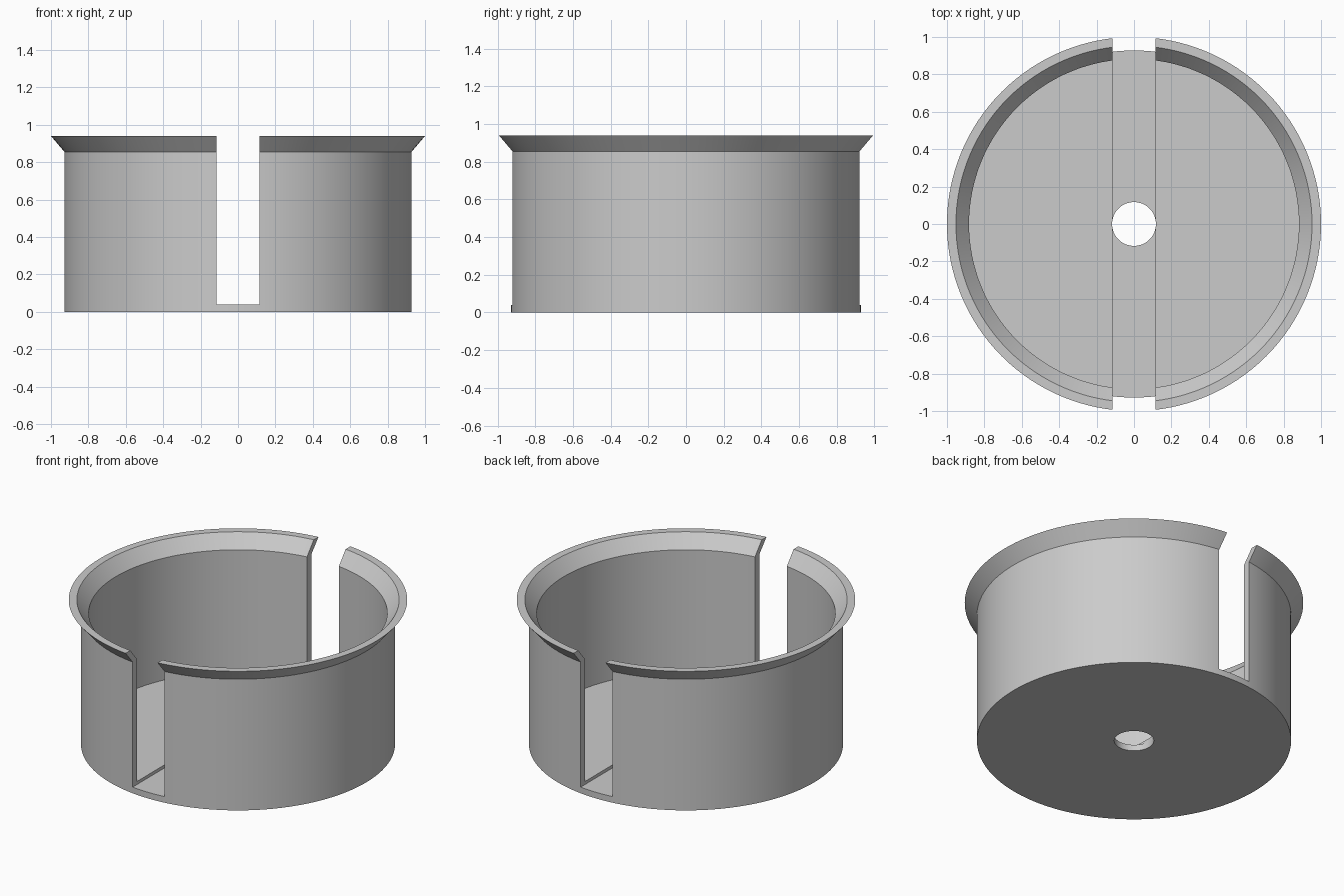
import bpy, bmesh, math
from mathutils import Vector

cube = bpy.data.objects.get("Cube")
if cube:
    bpy.data.objects.remove(cube, do_unlink=True)

# Single grey material
grey = bpy.data.materials.new("light_grey")
grey.use_nodes = True
colour = (0.6, 0.6, 0.6, 1)
grey.diffuse_color = colour
grey.node_tree.nodes["Principled BSDF"].inputs["Base Color"].default_value = colour

OUTER, INNER, HOLE = 0.928, 0.882, 0.117   # radii
FLOOR, SLOT_FLOOR = 0.06, 0.04             # heights
FLARE, TOP = 0.855, 0.94
SLOT_WIDTH = 0.23


def make_object(name, bm):
    bmesh.ops.recalc_face_normals(bm, faces=bm.faces)
    mesh = bpy.data.meshes.new(name)
    bm.to_mesh(mesh)
    bm.free()
    obj = bpy.data.objects.new(name, mesh)
    bpy.context.collection.objects.link(obj)
    mesh.materials.append(grey)
    return obj


def lathe(name, profile, steps=128):
    """Spin a closed (radius, height) profile around z."""
    bm = bmesh.new()
    verts = [bm.verts.new((r, 0, z)) for r, z in profile]
    edges = [bm.edges.new((v, verts[i - 1])) for i, v in enumerate(verts)]
    bmesh.ops.spin(bm, geom=verts + edges, cent=(0, 0, 0), axis=(0, 0, 1),
                   angle=math.tau, steps=steps, use_merge=False)
    bmesh.ops.remove_doubles(bm, verts=bm.verts, dist=0.0005)
    return make_object(name, bm)


# Cup: floor with centre hole, wall and flared rim
cup = lathe("slotted_cup", [
    (HOLE, 0), (OUTER, 0), (OUTER, FLARE), (1.0, TOP),
    (0.952, TOP), (INNER, FLARE), (INNER, FLOOR), (HOLE, FLOOR)])

# Slot through front and back walls, shallow groove across the floor
bm = bmesh.new()
bmesh.ops.create_cube(bm, size=1)
bmesh.ops.scale(bm, vec=Vector((SLOT_WIDTH, 3, 2)), verts=bm.verts)
bmesh.ops.translate(bm, vec=Vector((0, 0, SLOT_FLOOR + 1)), verts=bm.verts)
cutter = make_object("slot_cutter", bm)
cutter.hide_render = True

cut = cup.modifiers.new("slot", 'BOOLEAN')
cut.operation = 'DIFFERENCE'
cut.solver = 'EXACT'
cut.object = cutter
bpy.ops.object.select_all(action='DESELECT')
cup.select_set(True)
bpy.context.view_layer.objects.active = cup
bpy.ops.object.modifier_apply(modifier=cut.name)
bpy.data.objects.remove(cutter, do_unlink=True)
bpy.ops.object.shade_smooth_by_angle(angle=math.radians(30))
